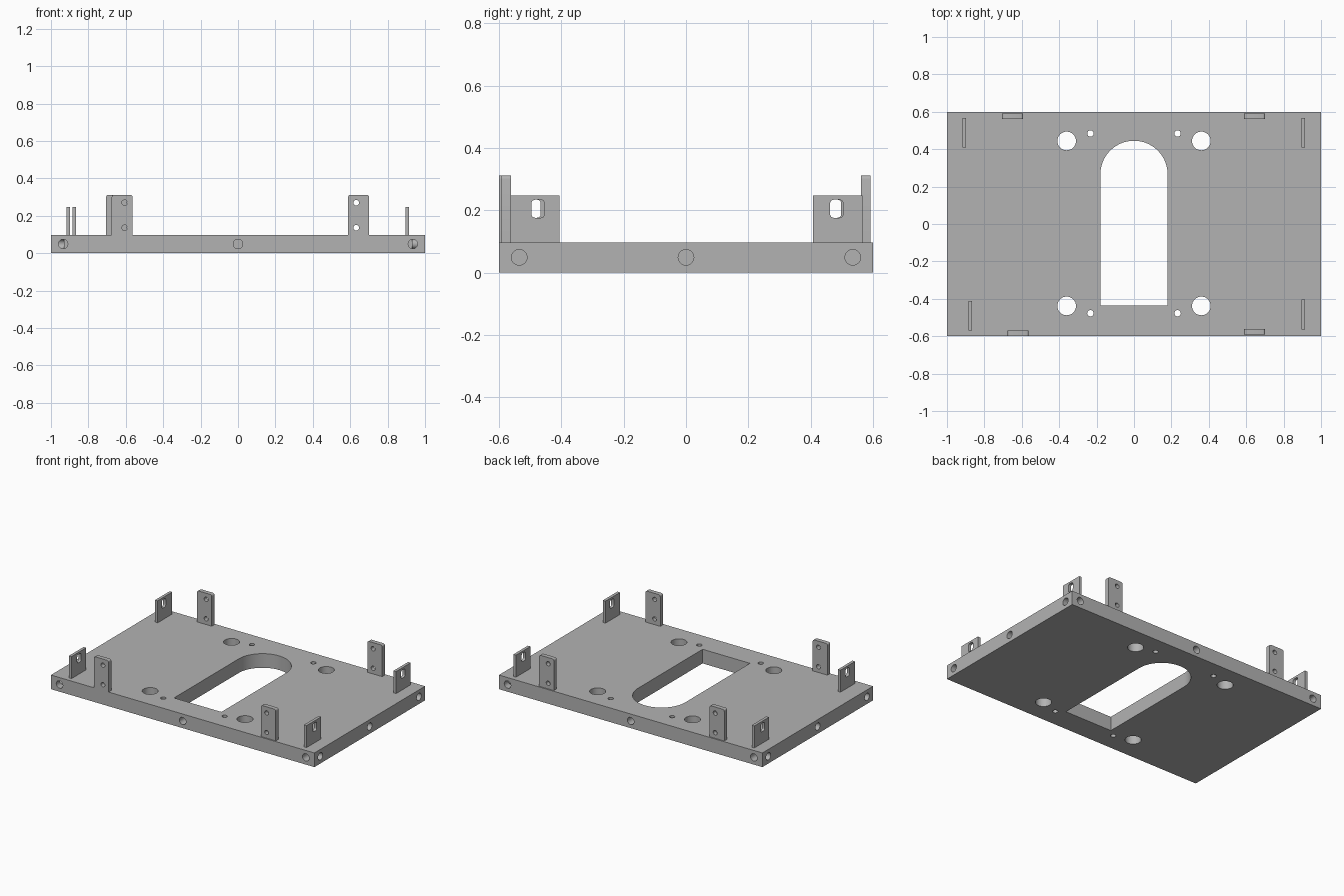
import bpy
import bmesh
from math import pi, radians
from mathutils import Matrix, Vector

default = bpy.data.objects.get("Cube")
if default:
    bpy.data.objects.remove(default, do_unlink=True)

grey = bpy.data.materials.new("metal grey")
grey.use_nodes = True
grey.diffuse_color = (0.45, 0.45, 0.45, 1)
grey.node_tree.nodes["Principled BSDF"].inputs["Base Color"].default_value = grey.diffuse_color

TOP = 0.097  # upper face of the base plate
AXES = {"X": Matrix.Rotation(pi / 2, 4, "Y"), "Y": Matrix.Rotation(pi / 2, 4, "X"), "Z": Matrix()}


def finish(name, bm):
    bmesh.ops.recalc_face_normals(bm, faces=bm.faces)
    mesh = bpy.data.meshes.new(name)
    bm.to_mesh(mesh)
    bm.free()
    mesh.materials.append(grey)
    obj = bpy.data.objects.new(name, mesh)
    bpy.context.collection.objects.link(obj)
    return obj


def box(name, low, high, axis=None, radius=0, top_only=False):
    """Box between two corners, with the edges along one axis rounded."""
    low, high = Vector(low), Vector(high)
    bm = bmesh.new()
    bmesh.ops.create_cube(bm, size=1)
    for v in bm.verts:
        v.co = (low + high) / 2 + v.co * (high - low)
    if axis is not None:
        edges = [e for e in bm.edges
                 if abs((e.verts[0].co - e.verts[1].co)[axis]) > 1e-4
                 and (not top_only or e.verts[0].co.z > high.z - 1e-4)]
        bmesh.ops.bevel(bm, geom=edges, offset=radius, segments=4, profile=0.5, affect="EDGES")
    return finish(name, bm)


def rod(centre, radius, length, axis="Z", sides=32):
    bm = bmesh.new()
    bmesh.ops.create_cone(bm, cap_ends=True, segments=sides, radius1=radius, radius2=radius,
                          depth=length, matrix=Matrix.Translation(centre) @ AXES[axis])
    return finish("hole_cutter", bm)


def cut(obj, cutters):
    """Subtract the cutters, then discard them."""
    for cutter in cutters:
        cutter.hide_render = True
        mod = obj.modifiers.new("hole", "BOOLEAN")
        mod.operation, mod.solver, mod.object = "DIFFERENCE", "EXACT", cutter
    result = bpy.data.meshes.new_from_object(obj.evaluated_get(bpy.context.evaluated_depsgraph_get()))
    obj.modifiers.clear()
    obj.data = result
    for cutter in cutters:
        bpy.data.objects.remove(cutter, do_unlink=True)
    bpy.ops.object.select_all(action="DESELECT")
    obj.select_set(True)
    bpy.context.view_layer.objects.active = obj
    bpy.ops.object.shade_smooth_by_angle(angle=radians(30))


# Base plate with arched opening, through holes and blind edge holes
plate = box("base_plate", (-1, -0.6, 0), (1, 0.6, TOP))
arch = box("opening_cutter", (-0.18, -0.437, -0.1), (0.18, 0.265, 0.2))
cutters = [arch, rod((0, 0.265, 0.05), 0.18, 0.34, sides=64)]
for side in (-1, 1):
    for y_large, y_small in ((0.444, 0.484), (-0.438, -0.477)):
        cutters.append(rod((side * 0.36, y_large, 0.05), 0.05, 0.3))
        cutters.append(rod((side * 0.233, y_small, 0.05), 0.017, 0.3))
    for step in (-1, 0, 1):
        cutters.append(rod((step * 0.935, side * 0.6, 0.049), 0.025, 0.14, "Y"))
        cutters.append(rod((side, step * 0.535, 0.049), 0.025, 0.14, "X"))
cut(plate, cutters)

# Tall tabs along the front and back edges, each with two screw holes
for name, x, y in (("front_right", -0.619, -0.585), ("front_left", 0.645, -0.577),
                   ("back_right", -0.649, 0.577), ("back_left", 0.645, 0.577)):
    tab = box(name + "_tall_tab", (x - 0.056, y - 0.015, TOP - 0.002),
              (x + 0.056, y + 0.015, 0.312), 1, 0.012, True)
    hole_x = x + (0.013 if x < 0 else -0.013)
    cut(tab, [rod((hole_x, y, z), 0.015, 0.1, "Y", 24) for z in (0.136, 0.27)])

# Short tabs near the sides, each with an upright slot
for name, x, y, slot in (("front_right", -0.875, -0.49, -0.487), ("front_left", 0.905, -0.484, -0.475),
                         ("back_right", -0.907, 0.489, 0.477), ("back_left", 0.905, 0.487, 0.483)):
    tab = box(name + "_slotted_tab", (x - 0.01, y - 0.079, TOP - 0.002), (x + 0.01, y + 0.079, 0.248))
    cut(tab, [box("slot_cutter", (x - 0.05, slot - 0.021, 0.176), (x + 0.05, slot + 0.021, 0.234), 0, 0.012)])
